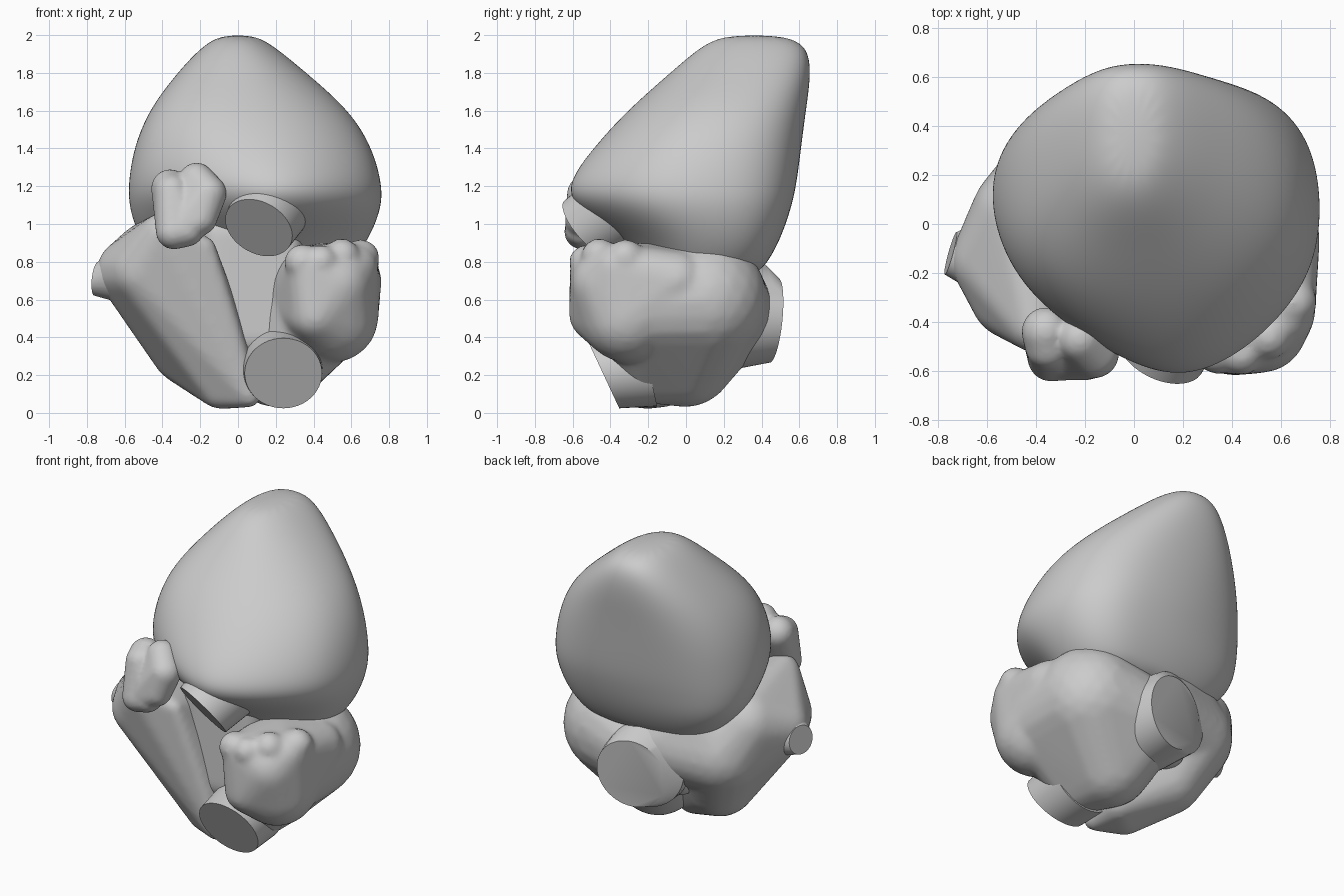
import bpy
import bmesh
import math
from mathutils import Vector

cube = bpy.data.objects.get("Cube")
if cube:
    bpy.data.objects.remove(cube, do_unlink=True)

# One plain grey for the whole model
GREY = (0.6, 0.6, 0.6, 1)
grey = bpy.data.materials.new("plain_grey")
grey.use_nodes = True
grey.diffuse_color = GREY
shader = next(n for n in grey.node_tree.nodes if n.type == "BSDF_PRINCIPLED")
shader.inputs["Base Color"].default_value = GREY


def finish(name, bm, sharp_angle=180):
    """Turn a bmesh into a named, smooth shaded object."""
    bmesh.ops.recalc_face_normals(bm, faces=bm.faces[:])
    mesh = bpy.data.meshes.new(name)
    bm.to_mesh(mesh)
    bm.free()
    mesh.materials.append(grey)
    mesh.shade_smooth()
    if sharp_angle < 180:
        mesh.set_sharp_from_angle(angle=math.radians(sharp_angle))
    obj = bpy.data.objects.new(name, mesh)
    bpy.context.scene.collection.objects.link(obj)
    return obj


def add_hull(bm, points):
    """Add the convex hull of some points to a bmesh."""
    verts = [bm.verts.new(p) for p in points]
    bmesh.ops.convex_hull(bm, input=verts)
    loose = [v for v in verts if v.is_valid and not v.link_faces]
    bmesh.ops.delete(bm, geom=loose, context="VERTS")


# Directions spread over a ball, shared by all the rounded masses
ball = bmesh.new()
bmesh.ops.create_icosphere(ball, subdivisions=3, radius=1)
directions = [v.co.copy() for v in ball.verts]
ball.free()


def fleshy(name, groups, voxel, rounds):
    """Each group of balls (x, y, z, radius) is wrapped in a skin, then all are fused."""
    bm = bmesh.new()
    for group in groups:
        add_hull(bm, [Vector((x, y, z)) + d * r for x, y, z, r in group for d in directions])
    obj = finish(name, bm)
    remesh = obj.modifiers.new("fuse", "REMESH")
    remesh.mode = "VOXEL"
    remesh.voxel_size = voxel
    remesh.use_smooth_shade = True
    smooth = obj.modifiers.new("round_off", "SMOOTH")
    smooth.factor = 0.5
    smooth.iterations = rounds


def ring(centre, normal, radius, count=48):
    """Points of a circle facing along a normal."""
    turn = Vector(normal).to_track_quat("Z", "Y")
    angles = [math.tau * i / count for i in range(count)]
    return [Vector(centre) + turn @ Vector((math.cos(a), math.sin(a), 0)) * radius
            for a in angles]


def vessel(name, rings):
    """A cut vessel with flat ends, stretched over a few rings."""
    bm = bmesh.new()
    add_hull(bm, [p for r in rings for p in ring(*r)])
    bmesh.ops.dissolve_limit(bm, angle_limit=0.01, verts=bm.verts[:], edges=bm.edges[:])
    finish(name, bm, 35)


def full_oval(angle):
    """A point on an oval that is squarer everywhere but at the front left."""
    u, v = math.cos(angle), math.sin(angle)
    power = 1 if u > 0 > v else .82
    return Vector((math.copysign(abs(u) ** power, u), math.copysign(abs(v) ** power, v)))


# Upper lobe: skewed outline low down, turning into an oval higher up,
# fitted to a box at each height (z, x0, x1, y0, y1)
outline = [(1, .2), (.95, -.25), (.73, -.6), (.43, -.88), (.13, -1), (-.15, -.86),
           (-.45, -.62), (-.75, -.35), (-.95, 0), (-1, .35), (-.88, .68), (-.6, .88),
           (-.1, 1), (.35, 1), (.7, .92), (.93, .64)]
levels = [(.7, -.3, .5, -.2, .35), (.82, -.42, .62, -.25, .44), (.95, -.53, .7, -.38, .5),
          (1.08, -.57, .75, -.58, .54), (1.2, -.58, .76, -.65, .57),
          (1.4, -.55, .71, -.5, .6), (1.6, -.47, .59, -.31, .63),
          (1.8, -.32, .36, -.08, .66), (1.95, -.18, .18, .09, .64),
          (2.0, -.08, .08, .22, .5)]
bm = bmesh.new()
loops = []
for z, x0, x1, y0, y1 in levels:
    oval = min(max((z - 1.1) / .5, 0), 1)
    loop = []
    for i, point in enumerate(outline):
        a = math.radians(11) - math.tau * i / len(outline)
        u, v = Vector(point).lerp(full_oval(a), oval) * 1.03
        loop.append(bm.verts.new(((x0 + x1 + u * (x1 - x0)) / 2,
                                  (y0 + y1 + v * (y1 - y0)) / 2, z)))
    loops.append(loop)
for low, high in zip(loops, loops[1:]):
    for i in range(len(outline)):
        j = (i + 1) % len(outline)
        bm.faces.new((low[i], low[j], high[j], high[i]))
bm.faces.new(loops[0])
bm.faces.new(loops[-1])
subdivide = finish("upper_lobe", bm).modifiers.new("round_off", "SUBSURF")
subdivide.levels = subdivide.render_levels = 3

# Left lower chamber: broad body, front pouch and the scalloped pouch rim
body = [(.42, .1, .6, .33), (.45, -.2, .58, .3), (.1, .22, .53, .25),
        (.2, .0, .29, .26), (.25, -.2, .22, .17)]
pouch = [(.45, -.2, .6, .3), (.5, -.31, .51, .245), (.52, -.42, .68, .19),
         (.38, -.49, .76, .125), (.41, -.48, .52, .14), (.61, -.37, .77, .13),
         (.6, -.05, .7, .16)]
rim = [[(.34, -.52, .8, .095)], [(.44, -.53, .8, .09)], [(.55, -.46, .83, .095)],
       [(.65, -.32, .82, .1)]]
fleshy("left_chamber", [body, pouch] + rim, .018, 10)

# Right lower chamber: a wedge with a thin front edge running down to the front
wedge = [(-.58, -.15, .75, .17), (-.5, -.3, .75, .17), (-.45, .03, .8, .22),
         (-.33, .1, .62, .27), (-.25, 0, .36, .22), (-.1, -.2, .12, .1),
         (.02, -.12, .15, .12), (.06, -.3, .09, .06), (-.05, -.36, .5, .05),
         (-.17, -.42, .88, .05), (-.4, -.42, .95, .11)]
back = [(-.33, .1, .62, .27), (0, .2, .65, .25), (-.2, .1, .8, .25)]
fleshy("right_chamber", [wedge, back], .018, 10)

# Right ear flap: two overlapping rounded leaves
outer_leaf = [(-.36, -.44, 1.19, .1), (-.35, -.5, 1.17, .095), (-.34, -.55, .96, .095),
              (-.27, -.55, .97, .09)]
inner_leaf = [(-.22, -.47, 1.23, .095), (-.16, -.53, 1.16, .1),
              (-.2, -.55, 1.03, .09), (-.32, -.55, .96, .09)]
fleshy("right_ear_flap", [outer_leaf, inner_leaf], .012, 6)

# Core that fills the hollow between the chambers
core = [(x, y, z, .1) for x in (-.1, .25) for y in (-.24, .2) for z in (.4, .95)]
fleshy("middle_core", [core], .025, 4)

# Cut vessels
vessel("lower_vessel", [((.24, -.44, .21), (0, -.9, -.42), .205),
                        ((.23, -.2, .25), (0, -.9, -.2), .22)])
vessel("back_vessel", [((.07, .465, .49), (-.2, .97, -.1), .225),
                       ((.02, .41, .53), (-.2, .97, 0), .26),
                       ((.1, .2, .5), (-.2, .97, 0), .28)])
vessel("front_vessel", [((.11, -.52, .98), (-.35, -.7, -.6), .19),
                        ((.18, -.34, 1.1), (-.35, -.7, -.6), .21)])
vessel("side_vessel", [((-.75, -.12, .71), (-.9, .25, .1), .09),
                       ((-.6, -.12, .75), (-.9, .25, .1), .17)])
